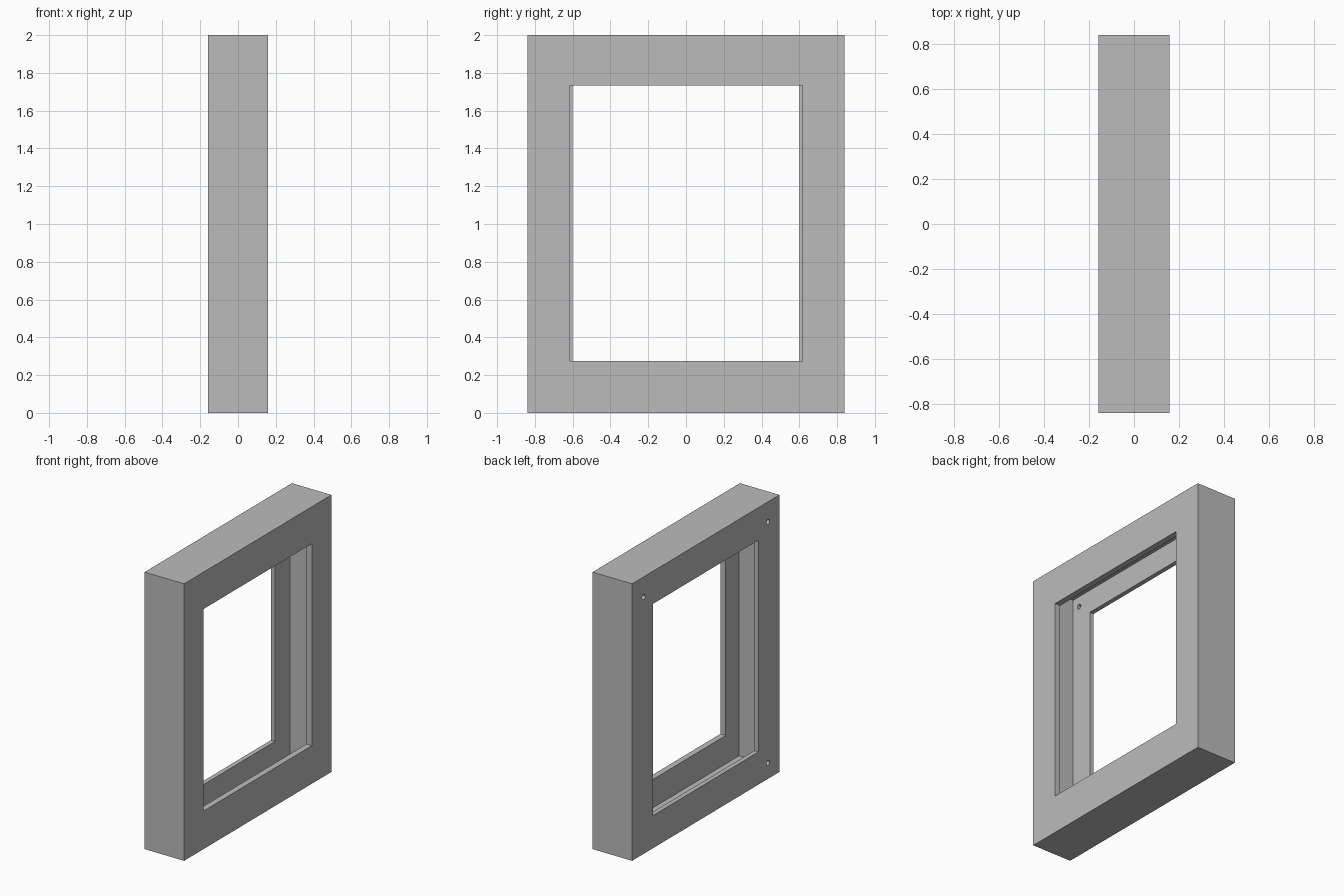
import bpy
from math import pi

default = bpy.data.objects.get("Cube")
if default:
    bpy.data.objects.remove(default, do_unlink=True)

# Single flat grey
grey = bpy.data.materials.new("plain_grey")
grey.use_nodes = True
colour = (0.5, 0.5, 0.5, 1)
grey.diffuse_color = colour
grey.node_tree.nodes["Principled BSDF"].inputs["Base Color"].default_value = colour

HALF_DEPTH, HALF_WIDTH, HEIGHT = 0.158, 0.84, 2.0


def block(name, x0, x1, half_y, z0, z1):
    """Box centred on y, given by its x and z limits."""
    bpy.ops.mesh.primitive_cube_add(size=1, location=((x0 + x1) / 2, 0, (z0 + z1) / 2))
    ob = bpy.context.object
    ob.name = name
    ob.scale = (x1 - x0, 2 * half_y, z1 - z0)
    bpy.ops.object.transform_apply(location=False, rotation=False, scale=True)
    ob.data.materials.append(grey)
    return ob


def cut(target, cutter):
    """Subtract the cutter from the target and discard it."""
    cutter.hide_render = True
    mod = target.modifiers.new("cut", 'BOOLEAN')
    mod.operation = 'DIFFERENCE'
    mod.solver = 'EXACT'
    mod.object = cutter
    bpy.context.view_layer.objects.active = target
    bpy.ops.object.modifier_apply(modifier=mod.name)
    bpy.data.objects.remove(cutter, do_unlink=True)


# Upright housing with a hollow inside
housing = block("window_housing", -HALF_DEPTH, HALF_DEPTH, HALF_WIDTH, 0, HEIGHT)
cut(housing, block("cavity_cutter", -0.125, 0.115, 0.77, 0.07, 1.93))

# Window openings through the two broad walls
cut(housing, block("right_opening_cutter", 0, 0.3, 0.617, 0.275, 1.733))
cut(housing, block("left_opening_cutter", -0.3, 0, 0.6, 0.236, 1.764))

# Three screw holes in the corners of one broad wall
for y, z in ((-0.71, 1.855), (0.71, 1.855), (-0.71, 0.115)):
    bpy.ops.mesh.primitive_cylinder_add(vertices=24, radius=0.018, depth=0.1,
                                        location=(-0.15, y, z), rotation=(0, pi / 2, 0))
    hole = bpy.context.object
    hole.data.materials.append(grey)
    cut(housing, hole)

# Crisp flat walls, smooth hole sides
bpy.ops.object.select_all(action='DESELECT')
housing.select_set(True)
bpy.context.view_layer.objects.active = housing
bpy.ops.object.shade_smooth_by_angle(angle=0.5)
